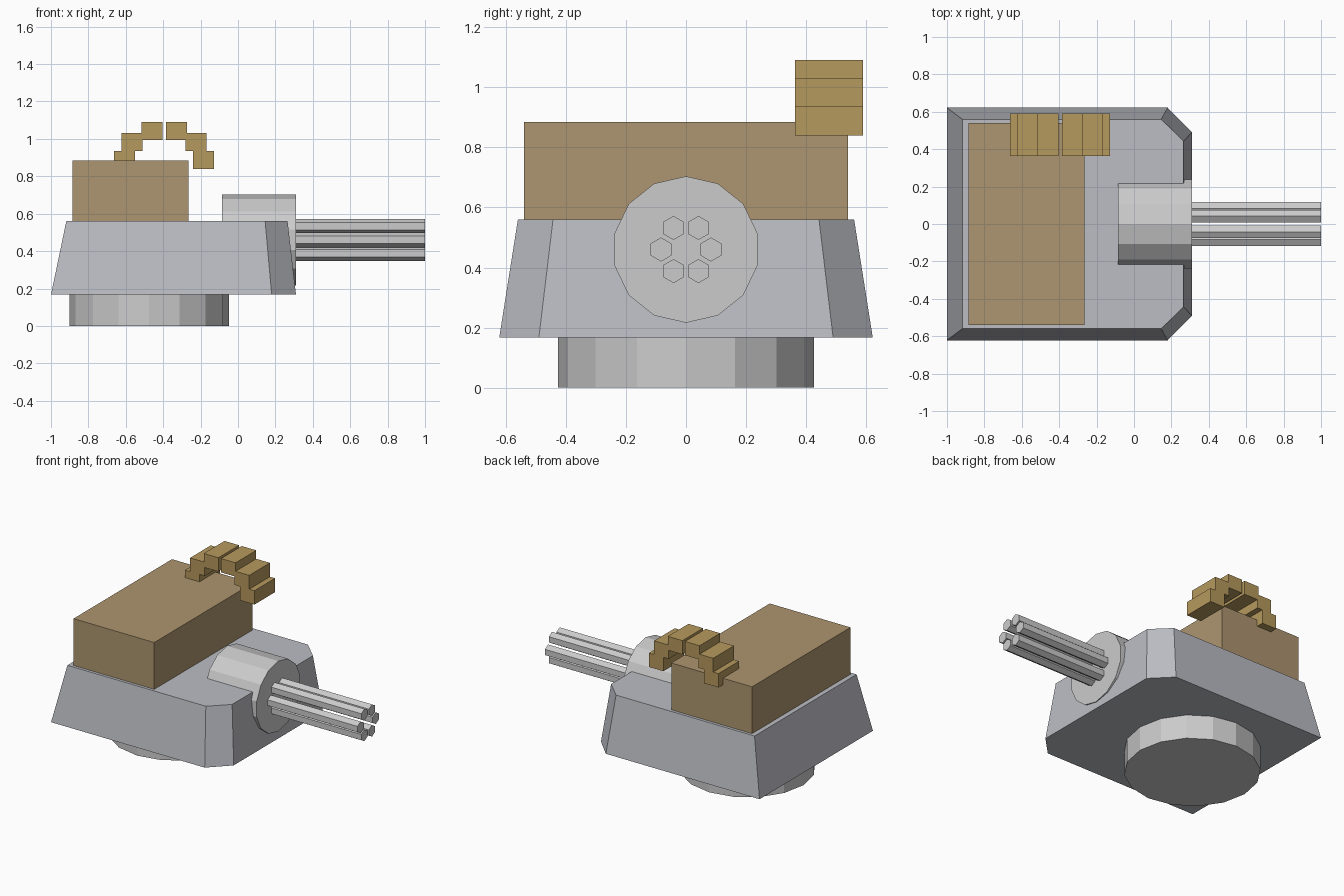
import bpy, bmesh
from math import pi, sin, cos

if "Cube" in bpy.data.objects:
    bpy.data.objects.remove(bpy.data.objects["Cube"])


def material(name, color):
    m = bpy.data.materials.new(name)
    m.diffuse_color = (*color, 1)
    m.use_nodes = True
    m.node_tree.nodes["Principled BSDF"].inputs["Base Color"].default_value = m.diffuse_color
    return m


HULL = material("blue_grey", (0.50, 0.51, 0.55))
CRATE = material("brown", (0.42, 0.30, 0.16))
BELT = material("ochre", (0.47, 0.32, 0.11))


def loft(name, bottom, top, mat=None):
    """Closed flat-shaded solid between two matching rings of points."""
    bm = bmesh.new()
    a = [bm.verts.new(p) for p in bottom]
    b = [bm.verts.new(p) for p in top]
    n = len(a)
    bm.faces.new(a[::-1])
    bm.faces.new(b)
    for i in range(n):
        j = (i + 1) % n
        bm.faces.new((a[i], a[j], b[j], b[i]))
    bmesh.ops.recalc_face_normals(bm, faces=bm.faces)
    me = bpy.data.meshes.new(name)
    bm.to_mesh(me)
    bm.free()
    ob = bpy.data.objects.new(name, me)
    bpy.context.collection.objects.link(ob)
    if mat:
        me.materials.append(mat)
    return ob


def box(name, x0, x1, y0, y1, z0, z1, mat):
    ring = [(x0, y0), (x1, y0), (x1, y1), (x0, y1)]
    return loft(name, [(*p, z0) for p in ring], [(*p, z1) for p in ring], mat)


def x_cylinder(name, x0, x1, y, z, r, sides):
    """Cylinder along x with a vertex pointing straight up."""
    ring = [(y + r * sin(2 * pi * i / sides), z + r * cos(2 * pi * i / sides))
            for i in range(sides)]
    return loft(name, [(x0, *p) for p in ring], [(x1, *p) for p in ring])


def outline(xb, xc, xf, yc, yw, z):
    """Symmetric hull outline with chamfered front corners."""
    half = [(xb, yw), (xc, yw), (xf, yc)]
    return [(x, -y, z) for x, y in half] + [(x, y, z) for x, y in half[::-1]]


# Round turntable
ring = [(-0.475 + 0.426 * cos(pi * i / 8), 0.426 * sin(pi * i / 8)) for i in range(16)]
loft("turntable", [(*p, 0) for p in ring], [(*p, 0.167) for p in ring])

# Tapered hull
loft("hull", outline(-1.0, 0.18, 0.31, 0.49, 0.622, 0.167),
     outline(-0.918, 0.145, 0.265, 0.443, 0.56, 0.56), HULL)

# Gun drum and six hexagonal barrels
x_cylinder("gun_drum", -0.085, 0.31, 0, 0.46, 0.244, 14)
for k in range(6):
    a = k * pi / 3
    x_cylinder(f"barrel_{k + 1}", 0.31, 1.0, 0.083 * cos(a), 0.46 + 0.083 * sin(a), 0.04, 6)

# Ammunition crate
box("ammo_crate", -0.885, -0.265, -0.54, 0.54, 0.56, 0.885, CRATE)

# Arched belt of blocks, mirrored about its middle
for side in (-1, 1):
    for i, (off, z) in enumerate([(0.066, 0.995), (0.171, 0.936), (0.211, 0.84)]):
        c = -0.395 + side * off
        box(f"belt_block_{side}_{i}", c - 0.056, c + 0.056, 0.363, 0.59, z, z + 0.096, BELT)
